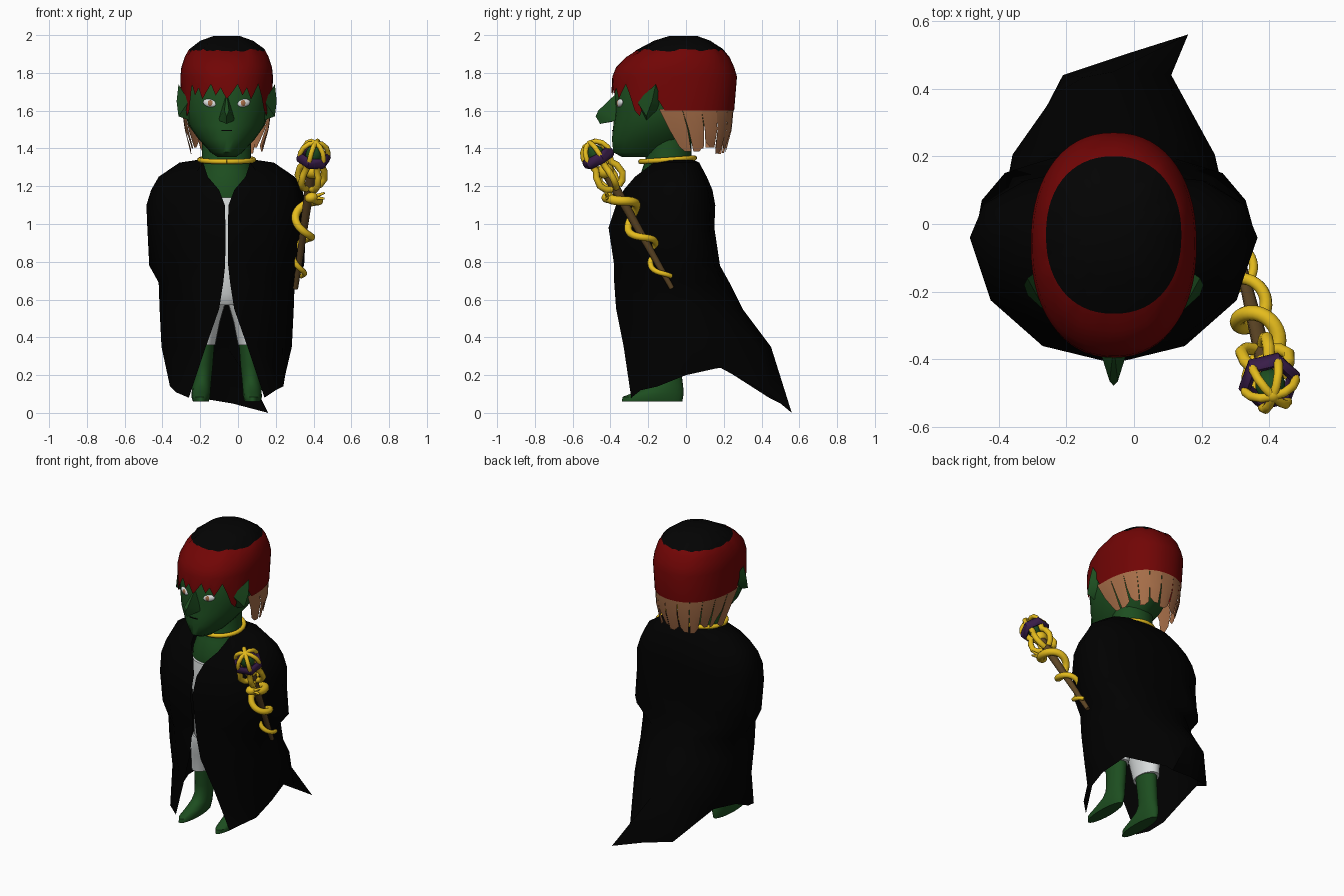
import bpy, bmesh, random
from math import sin, cos, pi, radians
from mathutils import Vector

cube = bpy.data.objects.get("Cube")
if cube:
    bpy.data.objects.remove(cube, do_unlink=True)
random.seed(4)
CX = -0.06  # body centre line
made = []


def material(name, rgb):
    m = bpy.data.materials.new(name)
    m.use_nodes = True
    m.diffuse_color = (*rgb, 1)
    m.node_tree.nodes["Principled BSDF"].inputs["Base Color"].default_value = (*rgb, 1)
    return m


CLOTH = material("cloak black", (0, 0, 0))
CROWN = material("hair black", (.001, .001, .001))
RED = material("hair red", (.165, .0015, .0015))
TAN = material("hair tan", (.38, .155, .065))
SKIN = material("skin green", (.012, .075, .014))
WHITE = material("cloth white", (.72, .75, .75))
GOLD = material("gold", (.78, .5, .012))
PURPLE = material("purple", (.04, .012, .065))
WOOD = material("wood brown", (.11, .06, .018))


def finish(name, bm, mats):
    bmesh.ops.recalc_face_normals(bm, faces=bm.faces)
    me = bpy.data.meshes.new(name)
    bm.to_mesh(me)
    bm.free()
    for m in mats:
        me.materials.append(m)
    ob = bpy.data.objects.new(name, me)
    bpy.context.collection.objects.link(ob)
    made.append(ob)


def power(v, p):
    return abs(v) ** p * (1 if v > 0 else -1)


def oval(row, a, cx=CX, p=1):
    """Point on an oval (z, half width, front y, back y); a = 0 is the front, p < 1 squares it."""
    z, rx, yf, yb = row
    return Vector((cx + rx * power(sin(a), p), (yf + yb) / 2 - (yb - yf) / 2 * power(cos(a), p), z))


def bridge(bm, rings, closed=True, mat_rule=None):
    rings = [[bm.verts.new(p) for p in r] for r in rings]
    n = len(rings[0])
    for i, (lo, hi) in enumerate(zip(rings, rings[1:])):
        for k in range(n if closed else n - 1):
            j = (k + 1) % n
            f = bm.faces.new((lo[k], lo[j], hi[j], hi[k]))
            f.material_index = mat_rule(i) if mat_rule else 0
    return rings


def loft(name, rows, mat, cxs=None, n=24):
    bm = bmesh.new()
    cxs = cxs or [CX] * len(rows)
    rings = bridge(bm, [[oval(r, 2 * pi * k / n, c) for k in range(n)] for r, c in zip(rows, cxs)])
    bm.faces.new(rings[0])
    bm.faces.new(rings[-1])
    finish(name, bm, [mat])


def hull(name, pts, mat):
    bm = bmesh.new()
    for p in pts:
        bm.verts.new(p)
    bmesh.ops.convex_hull(bm, input=bm.verts)
    finish(name, bm, [mat])


def keep(name, mat, size=(1, 1, 1)):
    ob = bpy.context.object
    ob.name = name
    ob.scale = size
    ob.data.materials.clear()
    ob.data.materials.append(mat)
    made.append(ob)


def ball(name, loc, size, mat, turn=(0, 0, 0)):
    bpy.ops.mesh.primitive_uv_sphere_add(segments=16, ring_count=10, location=loc, rotation=turn)
    keep(name, mat, size)


def tube(name, paths, radius, mat):
    """Round tubes along paths of (point, thickness factor)."""
    cu = bpy.data.curves.new(name, 'CURVE')
    cu.dimensions = '3D'
    cu.bevel_depth = radius
    cu.bevel_resolution = 3
    cu.use_fill_caps = True
    for path in paths:
        s = cu.splines.new('POLY')
        s.points.add(len(path) - 1)
        for pt, (p, f) in zip(s.points, path):
            pt.co = (*p, 1)
            pt.radius = f
    ob = bpy.data.objects.new(name, cu)
    bpy.context.collection.objects.link(ob)
    bpy.ops.object.select_all(action='DESELECT')
    ob.select_set(True)
    bpy.context.view_layer.objects.active = ob
    bpy.ops.object.convert(target='MESH')
    keep(name, mat)


# Head, neck and torso
loft("head", [(1.355, .05, -.34, -.15), (1.38, .085, -.385, -.02), (1.45, .15, -.392, .04),
              (1.52, .2, -.385, .1), (1.6, .227, -.375, .15), (1.7, .235, -.375, .2),
              (1.8, .22, -.34, .2), (1.88, .15, -.25, .15)], SKIN)
loft("neck", [(1.12, .17, -.26, .02), (1.2, .16, -.265, .03), (1.28, .14, -.235, .03),
              (1.34, .13, -.215, .03), (1.47, .13, -.21, .03)], SKIN)
loft("shirt", [(.57, .10, -.24, .03), (.63, .15, -.28, .06), (.8, .15, -.28, .06),
               (1.0, .17, -.29, .05), (1.14, .17, -.28, .04)], WHITE)
tube("choker", [[(oval((1.34, .143, -.24, .045), 2 * pi * k / 32) + Vector((0, 0, -.01 * cos(2 * pi * k / 32))), 1)
                 for k in range(33)]], .0135, GOLD)

# Face
hull("nose", [(CX, -.36, 1.7), (CX, -.405, 1.645), (CX - .012, -.465, 1.6), (CX + .012, -.465, 1.6),
              (CX, -.478, 1.57), (CX, -.455, 1.53), (CX, -.37, 1.545), (CX - .045, -.36, 1.55),
              (CX + .045, -.36, 1.55)], SKIN)
hull("mouth", [(CX + x, y, z) for x in (-.028, .028) for y in (-.391, -.36) for z in (1.493, 1.497)], CLOTH)
for side, s in (("left", 1), ("right", -1)):
    hull(side + "_ear", [(CX + s * x, y, z) for x, y, z in (
        (.2, -.21, 1.55), (.2, -.26, 1.65), (.255, -.16, 1.74), (.265, -.18, 1.65),
        (.255, -.21, 1.57), (.2, -.12, 1.62))], SKIN)
    tilt = (0, s * -.2, s * .35)
    ball(side + "_eye", (CX + s * .09, -.351, 1.64), (.038, .014, .021), WHITE, tilt)
    ball(side + "_iris", (CX + s * .088, -.36, 1.64), (.018, .007, .016), TAN, tilt)
    # Legs with feet, and shorts
    loft(side + "_leg", [(.06, .042, -.34, -.02), (.085, .05, -.335, -.015), (.11, .05, -.27, -.012),
                         (.14, .05, -.2, -.015), (.18, .05, -.165, -.02), (.25, .052, -.165, -.02),
                         (.4, .056, -.18, -.02)],
         SKIN, [CX + s * c for c in (.137, .137, .135, .133, .13, .125, .118)])
    loft(side + "_shorts_leg", [(.36, .062, -.2, 0), (.48, .074, -.22, .02), (.57, .082, -.25, .04), (.62, .07, -.25, .04)],
         WHITE, [CX + s * c for c in (.122, .11, .092, .08)])

# Hair: ragged fringe, red band, black crown
N = 60
BOXY = .9


def fringe(k):
    deg = abs((k * 360 / N + 180) % 360 - 180)
    if deg < 50:
        return 1.66 + .1 * ((k * 2) % 5) / 5
    if deg < 66:
        return 1.57 + .03 * (k % 2)
    return 1.66 if deg < 84 else 1.6


rows = [(1.6, .24, -.395, .255), (1.78, .245, -.39, .27), (1.83, .24, -.37, .255), (1.885, .222, -.315, .23),
        (1.92, .2, -.265, .2), (1.97, .14, -.17, .13), (1.995, .07, -.09, .06)]
rings = [[oval(r, 2 * pi * k / N, p=BOXY) for k in range(N)] for r in rows]
for k in range(N):
    rings[0][k].z = fringe(k)
    rings[4][k].z += random.uniform(-.008, .008)  # ragged colour edge
bm = bmesh.new()
top = bridge(bm, rings, mat_rule=lambda i: int(i > 3))[-1]
bm.faces.new(top).material_index = 1
finish("hair", bm, [RED, CROWN])

# Tan locks hanging below the band, with narrow slits between them
bm = bmesh.new()
for i in range(11):
    a, m, b = (radians(78 + (i + f) * 18.6) for f in (0, .5, 1))
    low, trim = random.uniform(1.37, 1.41), radians(random.uniform(.6, 2))
    upper, middle, lower = (1.61, .238, -.385, .252), (1.5, .222, -.29, .242), (low, .19, -.2, .21)
    ring = [[oval(upper, t, p=BOXY) for t in (a, m, b)],
            [oval(middle, t, p=BOXY) for t in (a, m, b - trim / 2)],
            [oval(lower, t, p=BOXY) for t in (a + trim, m, b - trim)]]
    ring[2][i % 2 * 2].z += .03
    bridge(bm, ring, closed=False)
finish("hair_locks", bm, [TAN])

# Cloak: rows of (z, opening half width, half width, front y, back y, squareness), then a swept hem
cloak = [(1.34, .135, .15, -.12, .04, .7), (1.325, .125, .25, -.17, .07, .7), (1.25, .10, .36, -.27, .11, .7),
         (1.18, .04, .40, -.33, .14, .7), (1.1, .01, .425, -.37, .155, .7), (.98, .006, .42, -.41, .15, .6),
         (.78, .008, .41, -.38, .18, .35), (.69, .018, .36, -.38, .23, 1), (.55, .04, .355, -.37, .3, 1),
         (.35, .11, .345, -.33, .45, 1)]
angles = [0, 30, 60, 90, 120, 150, 180, 195, 210, 240, 270, 300, 330, 360]
rings = []
for z, gap, rx, yf, yb, square in cloak:
    ring = []
    for deg in angles:
        s, c = sin(radians(deg)), cos(radians(deg))
        y = -.04 - c * ((-.04 - yf) if c > 0 else (yb + .04))
        if c < -.1 and deg != 180:  # shoulders and elbows push the back corners out
            s = power(s, square)
        x = gap if deg == 0 else -gap if deg == 360 else rx * s
        ring.append((CX + x, y, z))
    rings.append(ring)
rings.append([(.14, -.29, .08), (.2, -.24, .12), (.24, -.15, .14), (.25, 0, .2), (.22, .18, .24), (.11, .44, .1),
              (.16, .56, 0), (-.03, .5, .05), (-.21, .44, .08), (-.34, .19, .24), (-.37, 0, .21),
              (-.36, -.15, .14), (-.33, -.25, .11), (-.26, -.29, .08)])
bm = bmesh.new()
bridge(bm, rings, closed=False)
finish("cloak", bm, [CLOTH])

# Staff, laid out along its own axis
FOOT, TOP = Vector((.305, -.075, .66)), Vector((.4, -.465, 1.35))
AXIS = (TOP - FOOT).normalized()
LENGTH = (TOP - FOOT).length
TURN = AXIS.to_track_quat('Z', 'Y')


def on_staff(r, h, a):
    return FOOT + TURN @ Vector((r * cos(a), r * sin(a), h))


tube("staff_shaft", [[(FOOT, .6), (FOOT + AXIS * (LENGTH - .1), 1.2)]], .023, WOOD)
coil = []
for i in range(61):
    t = i / 60
    h = .06 + .53 * t
    coil.append((on_staff(.035 + .025 * t, h, -28 * (h - .31)), .55 + .55 * t))
tube("staff_serpent", [coil], .023, GOLD)
head = coil[-1][0]
ball("serpent_head", head, (.036, .034, .028), GOLD, (0, -.3, .3))
tube("serpent_jaws", [[(head, 1.5), (head + Vector((.07, -.01, z)), .6)] for z in (.025, -.005)], .009, GOLD)

claw = ((.025, -.18), (.055, -.165), (.075, -.13), (.068, -.08), (.05, -.05), (.06, -.01))
cage = ((.074, 0), (.076, .03), (.062, .062), (.035, .085), (0, .09))
for name, prof, count, thick in (("staff_claws", claw, 5, .018), ("staff_cage", cage, 6, .0135)):
    tube(name, [[(on_staff(r, LENGTH + h, i * 2 * pi / count), 1) for r, h in prof] for i in range(count)], thick, GOLD)
ball("staff_collar", TOP - AXIS * .08, (.045, .045, .04), GOLD, TURN.to_euler())
ball("staff_finial", TOP + AXIS * .09, (.02, .02, .015), GOLD, TURN.to_euler())
ball("staff_gem", TOP + AXIS * .02, (.045, .045, .055), SKIN, TURN.to_euler())
bpy.ops.mesh.primitive_torus_add(major_segments=6, minor_segments=8, major_radius=.074, minor_radius=.02,
                                 location=TOP, rotation=TURN.to_euler())
keep("staff_ring", PURPLE, (1, 1, 1.5))

# Smooth shading with sharp creases kept
bpy.ops.object.select_all(action='DESELECT')
for ob in made:
    ob.select_set(True)
    bpy.context.view_layer.objects.active = ob
bpy.ops.object.shade_smooth_by_angle(angle=radians(50))
